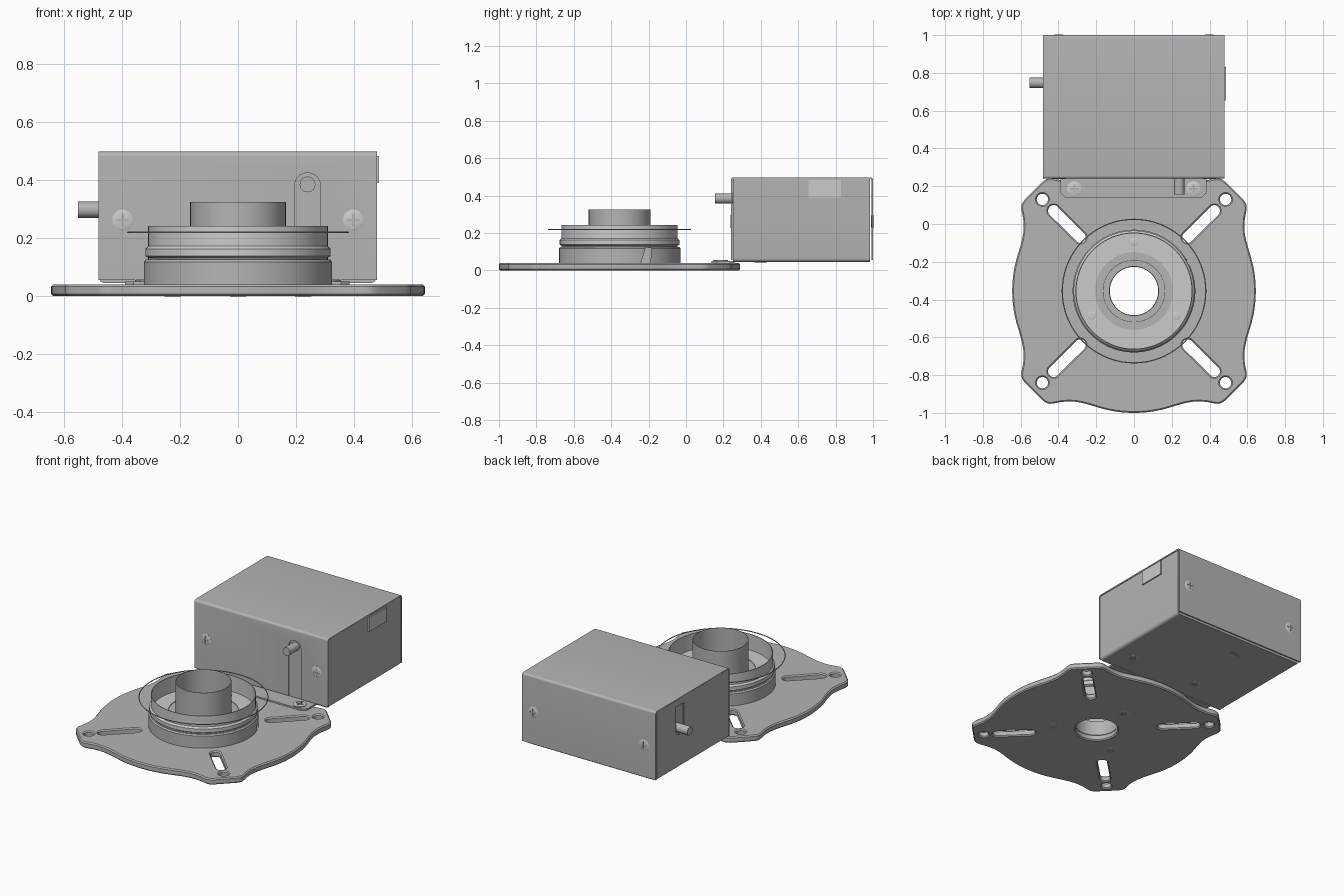
import bpy, bmesh
from math import sin, cos, pi, radians
from mathutils import Matrix, Vector

if "Cube" in bpy.data.objects:
    bpy.data.objects.remove(bpy.data.objects["Cube"])

CY = -0.355  # centre of the round plate
COL = bpy.context.scene.collection


def add(name, bm):
    bmesh.ops.recalc_face_normals(bm, faces=bm.faces[:])
    me = bpy.data.meshes.new(name)
    bm.to_mesh(me)
    bm.free()
    ob = bpy.data.objects.new(name, me)
    COL.objects.link(ob)
    return ob


def cut(ob, *cutters):
    for c in cutters:
        m = ob.modifiers.new("cut", 'BOOLEAN')
        m.operation, m.object, m.solver = 'DIFFERENCE', c, 'EXACT'
    bpy.context.view_layer.update()
    me = bpy.data.meshes.new_from_object(ob.evaluated_get(bpy.context.evaluated_depsgraph_get()))
    ob.modifiers.clear()
    ob.data = me
    for c in cutters:
        bpy.data.objects.remove(c)


def box(name, x, y, z):
    bm = bmesh.new()
    bmesh.ops.create_cube(bm, size=1)
    for v in bm.verts:
        v.co = [(r[0] + r[1]) / 2 + c * (r[1] - r[0]) for r, c in zip((x, y, z), v.co)]
    return add(name, bm)


def prism(name, pts, place, a, b):
    """Extrude a 2D outline from a to b; place maps (u, v, w) to 3D."""
    bm = bmesh.new()
    lo = [bm.verts.new(place(u, v, a)) for u, v in pts]
    hi = [bm.verts.new(place(u, v, b)) for u, v in pts]
    bm.faces.new(lo)
    bm.faces.new(hi)
    for i in range(len(pts)):
        j = (i + 1) % len(pts)
        bm.faces.new((lo[i], lo[j], hi[j], hi[i]))
    return add(name, bm)


def lathe(name, prof, n=72):
    """Closed (radius, z) profile spun round the plate axis."""
    bm = bmesh.new()
    rings = [[bm.verts.new((r * cos(2 * pi * i / n), CY + r * sin(2 * pi * i / n), z))
              for i in range(n)] for r, z in prof]
    for k in range(len(prof)):
        a, b = rings[k], rings[(k + 1) % len(prof)]
        for i in range(n):
            j = (i + 1) % n
            bm.faces.new((a[i], a[j], b[j], b[i]))
    return add(name, bm)


def rod(name, p, q, r):
    p, q = Vector(p), Vector(q)
    bm = bmesh.new()
    rot = (q - p).to_track_quat('Z', 'Y').to_matrix().to_4x4()
    bmesh.ops.create_cone(bm, cap_ends=True, segments=32, radius1=r, radius2=r,
                          depth=(q - p).length, matrix=Matrix.Translation((p + q) / 2) @ rot)
    return add(name, bm)


def bent_sheet(w0, w1, z_end, z_bend, r=0.015, t=0.008):
    """U-shaped folded sheet outline: two legs joined at z_bend with rounded folds."""
    s = 1 if z_bend > z_end else -1

    def side(o):
        rr, res = r - o, [(w0 + o, z_end)]
        for c, a0 in ((w0 + r, pi), (w1 - r, pi / 2)):
            for i in range(7):
                a = a0 - i * pi / 12
                res.append((c + rr * cos(a), z_bend - s * r + s * rr * sin(a)))
        return res + [(w1 - o, z_end)]
    return side(0) + side(t)[::-1]


def circle(x, y, r, n=24, a0=0.0, span=2 * pi):
    return [(x + r * cos(a0 + span * i / n), y + r * sin(a0 + span * i / n)) for i in range(n)]


# Base plate: scalloped outline with corner holes, diagonal slots and a bore
octant = [(0.645 * cos(radians(a)), 0.645 * sin(radians(a))) for a in range(0, 20, 3)]
octant += [(0.601, 0.24), (0.592, 0.275), (0.586, 0.31), (0.584, 0.345), (0.587, 0.385),
           (0.595, 0.425), (0.597, 0.445), (0.593, 0.463), (0.58, 0.482)]
quad = octant + [(y, x) for x, y in octant[:0:-1]]
outline = []
for c, s in ((1, 0), (0, 1), (-1, 0), (0, -1)):
    outline += [(x * c - y * s, x * s + y * c) for x, y in quad]
loops = [outline, circle(0, 0, 0.128, 72)]
for sx in (1, -1):
    for sy in (1, -1):
        loops.append(circle(0.485 * sx, 0.485 * sy, 0.03))
        slot = circle(0.425, 0.425, 0.03, 12, -pi / 4, pi) + circle(0.285, 0.285, 0.03, 12, 3 * pi / 4, pi)
        loops.append([(x * sx, y * sy) for x, y in slot])
cu = bpy.data.curves.new("plate_outline", 'CURVE')
cu.dimensions, cu.fill_mode = '2D', 'BOTH'
cu.extrude, cu.bevel_depth, cu.bevel_resolution, cu.offset = 0.013, 0.007, 0, -0.007
for pts in loops:
    sp = cu.splines.new('POLY')
    sp.points.add(len(pts) - 1)
    for p, (x, y) in zip(sp.points, pts):
        p.co = (x, y + CY, 0.02, 1)
    sp.use_cyclic_u = True
tmp = bpy.data.objects.new("plate_curve", cu)
COL.objects.link(tmp)
bpy.context.view_layer.update()
me = bpy.data.meshes.new_from_object(tmp.evaluated_get(bpy.context.evaluated_depsgraph_get()))
bpy.data.objects.remove(tmp)
COL.objects.link(bpy.data.objects.new("base_plate", me))

# Drum base with a slanted cable notch on the right
drum = lathe("drum_base", [(0.13, 0.038), (0.325, 0.038), (0.325, 0.118), (0.318, 0.126),
                           (0.31, 0.126), (0.31, 0.134), (0.13, 0.134)])
cut(drum, prism("notch_cutter", [(-0.24, 0.041), (-0.19, 0.041), (-0.185, 0.122), (-0.215, 0.122)],
                lambda u, v, w: (w, u, v), 0.25, 0.4))

# Upper cup, inner tube and wire ring
lathe("drum_cup", [(0.206, 0.132), (0.31, 0.132), (0.32, 0.138), (0.32, 0.162), (0.31, 0.172),
                   (0.31, 0.242), (0.305, 0.242), (0.305, 0.138), (0.206, 0.138)])
lathe("inner_tube", [(0.165, 0.132), (0.165, 0.325), (0.163, 0.325), (0.163, 0.132)])
lathe("wire_ring", [(0.38 + 0.003 * cos(i * pi / 3), 0.22 + 0.003 * sin(i * pi / 3)) for i in range(6)])

# Housing cover: top, front and back folded from one sheet, with a slot for the front pin
cover = prism("housing_cover", bent_sheet(0.24, 1.0, 0.055, 0.498),
              lambda u, v, w: (w, u, v), -0.482, 0.48)
cut(cover, prism("slot_cutter", [(0.195, 0.03), (0.285, 0.03)] + circle(0.24, 0.38, 0.045, 12, 0, pi)
                 + [(0.195, 0.38)], lambda u, v, w: (u, w, v), 0.2, 0.26))

# Housing base: floor and side walls, with a slot for the side pin and a floor slit
base = prism("housing_base", bent_sheet(-0.48, 0.478, 0.488, 0.045, 0.02),
             lambda u, v, w: (u, w, v), 0.25, 0.985)
cut(base, prism("side_slot_cutter", [(0.705, 0.449), (0.79, 0.449)]
                + circle(0.7475, 0.3, 0.0425, 12, 0, -pi) + [(0.705, 0.3)],
                lambda u, v, w: (w, u, v), -0.52, -0.45),
    box("slit_cutter", (-0.14, -0.07), (0.826, 0.834), (0.0, 0.1)))
box("front_flange", (-0.472, 0.47), (0.25, 0.257), (0.05, 0.485))
box("back_flange", (-0.472, 0.47), (0.978, 0.985), (0.05, 0.485))
box("side_slot_backing", (-0.455, -0.447), (0.68, 0.81), (0.2, 0.48))

# Pins and side window
rod("front_pin", (0.24, 0.155, 0.385), (0.24, 0.255, 0.385), 0.027)
rod("side_pin", (-0.552, 0.7475, 0.298), (-0.45, 0.7475, 0.298), 0.028)
box("side_window", (0.47, 0.486), (0.655, 0.83), (0.39, 0.483))

# Mounting tab that joins the housing to the plate
prism("mounting_tab", [(-0.39, 0.26), (-0.39, 0.165), (-0.36, 0.137), (0.355, 0.137),
                       (0.385, 0.165), (0.385, 0.26)], lambda u, v, w: (u, v, w), 0.039, 0.05)

# Cross-head screw, made once and shared; a dark copy for the undersides
head = lathe("screw_master", [(0.001, -0.3), (0.9, -0.3), (1, 0), (0.9, 0.05), (0.001, 0.06)], 32)
head.data.transform(Matrix.Translation((0, -CY, 0)))
cut(head, box("cross_a", (-0.6, 0.6), (-0.12, 0.12), (-0.2, 1)),
    box("cross_b", (-0.12, 0.12), (-0.6, 0.6), (-0.2, 1)))
light_screw = head.data
dark_screw = light_screw.copy()
bpy.data.objects.remove(head)


def screw(name, loc, r, rot=0.0, mesh=light_screw):
    ob = bpy.data.objects.new(name, mesh)
    ob.location, ob.scale, ob.rotation_euler = loc, (r, r, r), (rot, 0, 0)
    COL.objects.link(ob)


for s in (-1, 1):
    screw("front_screw", (0.398 * s, 0.239, 0.262), 0.036, pi / 2)
    screw("back_screw", (0.398 * s, 1.0, 0.262), 0.036, -pi / 2)
    screw("tab_screw", (0.315 * s, 0.185, 0.055), 0.04)
for k in range(3):
    a = pi / 2 + k * 2 * pi / 3
    x, y = 0.26 * cos(a), CY + 0.26 * sin(a)
    screw("drum_screw", (x, y, 0.14), 0.022)
    screw("plate_screw", (x, y, 0.001), 0.036, pi, dark_screw)
for x in (0.34, -0.15):
    screw("floor_screw", (x, 0.4, 0.044), 0.034, pi, dark_screw)

# Two greys: darker painted metal, and bare metal for the cup, screws and window
greys = {}
for name, g in (("painted_metal", 0.46), ("bare_metal", 0.78)):
    greys[name] = bpy.data.materials.new(name)
    greys[name].diffuse_color = (g, g, g, 1)
bare = {bpy.data.objects["drum_cup"].data, bpy.data.objects["side_window"].data, light_screw}
for me in {o.data for o in COL.objects}:
    me.materials.clear()
    me.materials.append(greys["bare_metal" if me in bare else "painted_metal"])

# Smooth round surfaces, keep edges sharp
bpy.ops.object.select_all(action='SELECT')
bpy.context.view_layer.objects.active = bpy.data.objects["base_plate"]
bpy.ops.object.shade_smooth_by_angle(angle=radians(30))

for m in bpy.data.materials:
    if m.users and not m.is_grease_pencil:
        m.use_nodes = True
        m.node_tree.nodes["Principled BSDF"].inputs["Base Color"].default_value = m.diffuse_color
